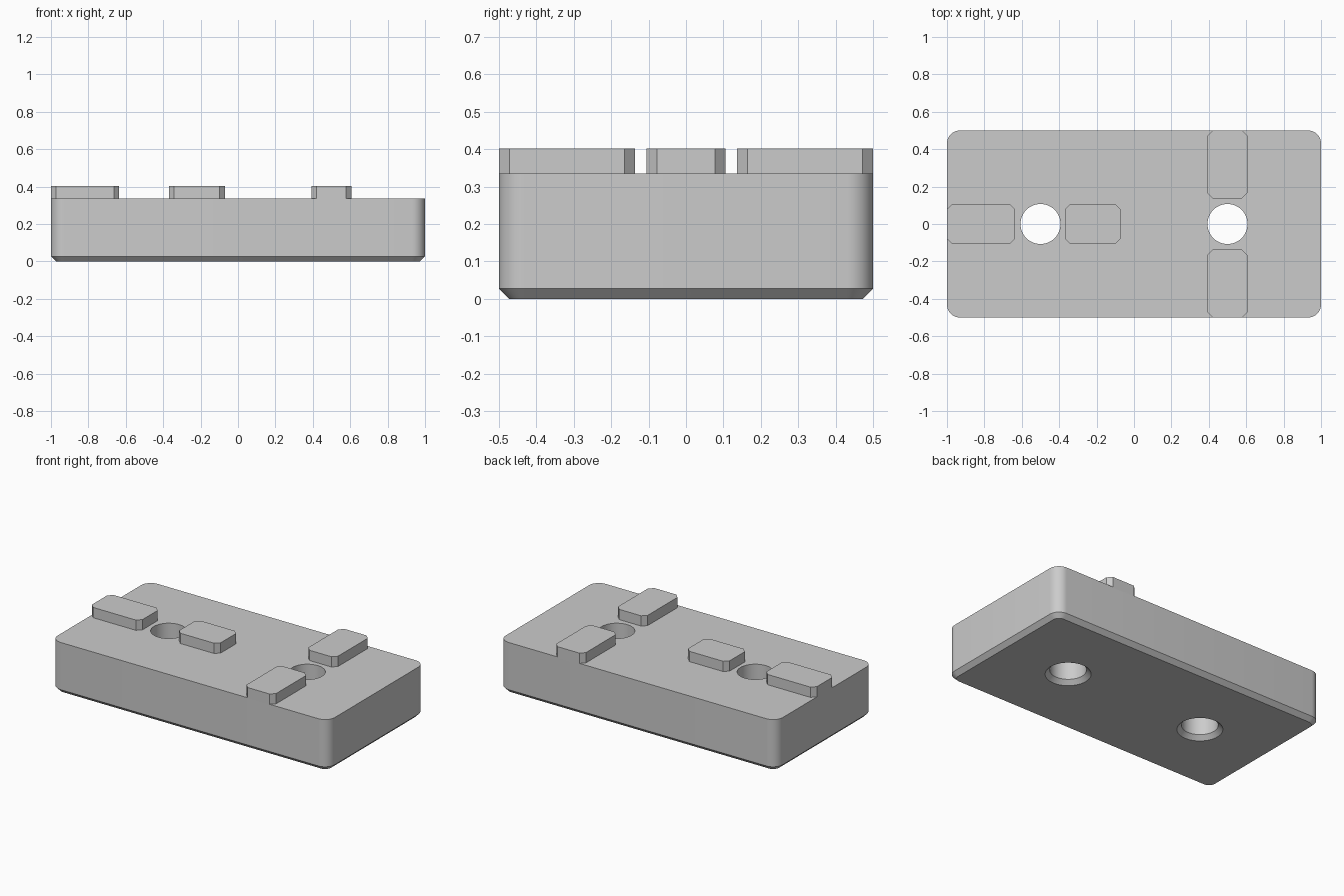
import bpy
import bmesh
from math import cos, sin, pi, radians

if "Cube" in bpy.data.objects:
    bpy.data.objects.remove(bpy.data.objects["Cube"], do_unlink=True)

grey = bpy.data.materials.new("light grey")
grey.use_nodes = True
COLOUR = (0.6, 0.6, 0.6, 1)
grey.diffuse_color = COLOUR
grey.node_tree.nodes["Principled BSDF"].inputs["Base Color"].default_value = COLOUR

TOP = 0.335       # top of the plate
PEG_TOP = 0.402   # top of the raised blocks
EDGE = 0.027      # chamfer size


def rounded_rect(half_x, half_y, radius, steps):
    """Outline with quarter-circle corners; one step gives cut corners."""
    points = []
    for corner, (sx, sy) in enumerate([(1, 1), (-1, 1), (-1, -1), (1, -1)]):
        for i in range(steps + 1):
            a = (corner + i / steps) * pi / 2
            points.append((sx * (half_x - radius) + radius * cos(a),
                           sy * (half_y - radius) + radius * sin(a)))
    return points


def circle(radius, steps=48):
    return [(radius * cos(2 * pi * i / steps), radius * sin(2 * pi * i / steps))
            for i in range(steps)]


def loft(name, layers, centre=(0, 0)):
    """Closed solid through a stack of (outline, height) layers."""
    bm = bmesh.new()
    rings = [[bm.verts.new((x + centre[0], y + centre[1], z)) for x, y in outline]
             for outline, z in layers]
    for low, high in zip(rings, rings[1:]):
        for i in range(len(low)):
            j = (i + 1) % len(low)
            bm.faces.new((low[i], low[j], high[j], high[i]))
    bm.faces.new(rings[0][::-1])
    bm.faces.new(rings[-1])
    mesh = bpy.data.meshes.new(name)
    bm.to_mesh(mesh)
    bm.free()
    mesh.materials.append(grey)
    obj = bpy.data.objects.new(name, mesh)
    bpy.context.collection.objects.link(obj)
    return obj


def activate(obj):
    bpy.ops.object.select_all(action="DESELECT")
    obj.select_set(True)
    bpy.context.view_layer.objects.active = obj


# Plate with rounded corners and a chamfered bottom edge
side = rounded_rect(1, 0.5, 0.07, 10)
plate = loft("base_plate", [
    (rounded_rect(1 - EDGE, 0.5 - EDGE, 0.07 - EDGE, 10), 0),
    (side, EDGE), (side, TOP)])

# Two through holes, countersunk from below
for x in (-0.5, 0.5):
    cutter = loft("hole_cutter", [
        (circle(0.107 + 2 * EDGE), -EDGE), (circle(0.107), EDGE),
        (circle(0.107), TOP + 0.1)], (x, 0))
    cutter.hide_render = True
    cut = plate.modifiers.new("hole", "BOOLEAN")
    cut.operation = "DIFFERENCE"
    cut.solver = "EXACT"
    cut.object = cutter
    activate(plate)
    bpy.ops.object.modifier_apply(modifier=cut.name)
    bpy.data.objects.remove(cutter, do_unlink=True)

activate(plate)
bpy.ops.object.shade_smooth_by_angle(angle=radians(30))


# Raised blocks with cut corners
def block(name, x0, x1, y0, y1):
    # Corners are cut straight at 45 degrees
    outline = rounded_rect((x1 - x0) / 2, (y1 - y0) / 2, 0.028, 1)
    loft(name, [(outline, TOP - 0.005), (outline, PEG_TOP)],
         ((x0 + x1) / 2, (y0 + y1) / 2))


block("end_block", -1, -0.635, -0.106, 0.106)
block("middle_block", -0.37, -0.07, -0.106, 0.106)
block("front_block", 0.392, 0.606, -0.5, -0.137)
block("back_block", 0.392, 0.606, 0.137, 0.5)
